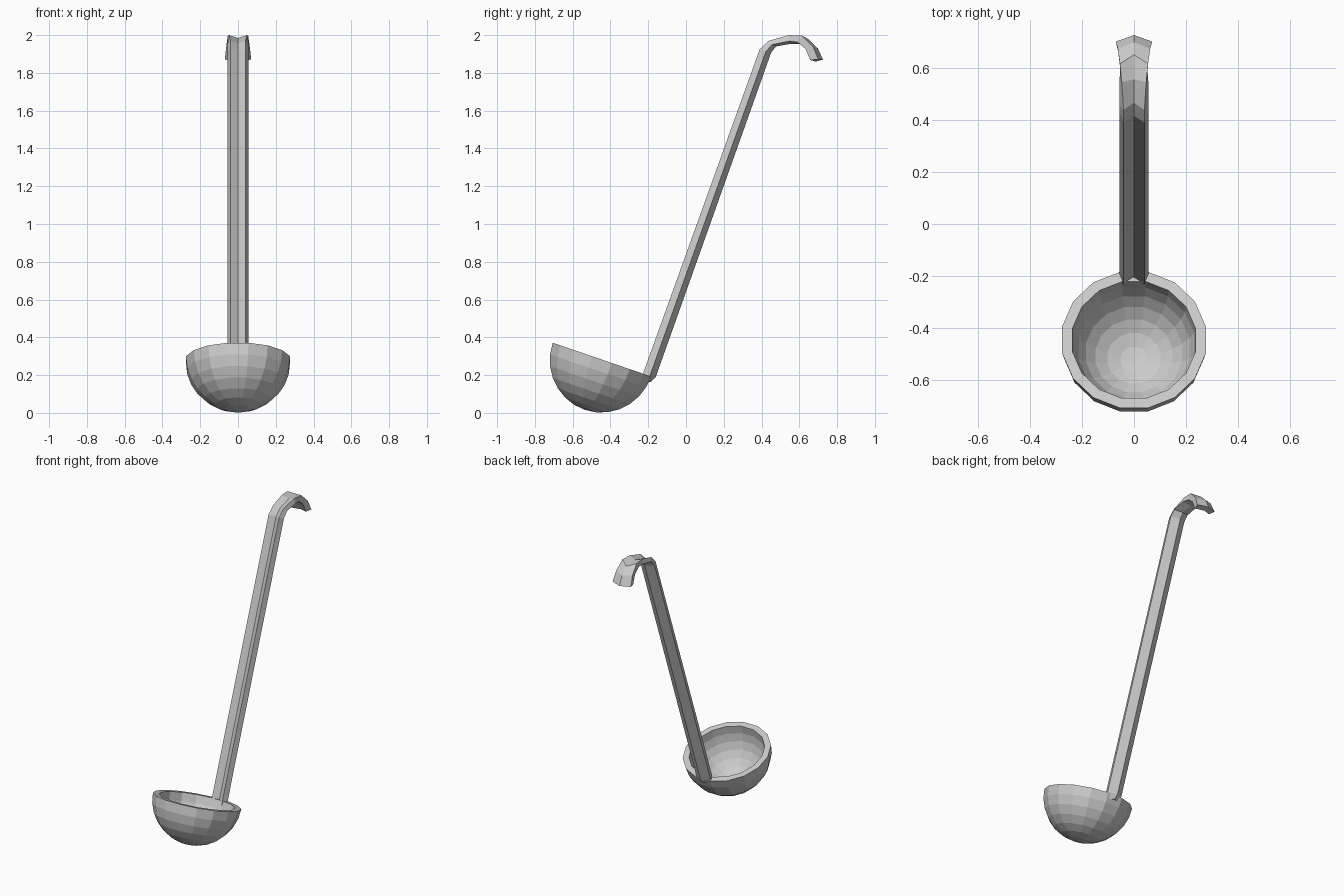
import bpy, bmesh
from math import sin, cos, pi, radians
from mathutils import Matrix

if "Cube" in bpy.data.objects:
    bpy.data.objects.remove(bpy.data.objects["Cube"])


def make_object(name, bm):
    bmesh.ops.recalc_face_normals(bm, faces=bm.faces[:])
    mesh = bpy.data.meshes.new(name)
    bm.to_mesh(mesh)
    bm.free()
    obj = bpy.data.objects.new(name, mesh)
    bpy.context.collection.objects.link(obj)
    return obj


# Bowl: thick hemisphere, 16 sides, spun from a profile and tilted back
SIDES, BANDS, OUTER, INNER = 16, 7, 0.281, 0.241
TILT = radians(-18.9)


def arc(radius):
    return [(radius * sin(pi / 2 * i / BANDS), -radius * cos(pi / 2 * i / BANDS))
            for i in range(BANDS + 1)]


bm = bmesh.new()
profile = arc(OUTER) + arc(INNER)[::-1]
verts = [bm.verts.new((r, 0, z)) for r, z in profile]
edges = [bm.edges.new(pair) for pair in zip(verts, verts[1:])]
bmesh.ops.spin(bm, geom=verts + edges, cent=(0, 0, 0), axis=(0, 0, 1),
               angle=2 * pi, steps=SIDES, use_duplicate=False)
bmesh.ops.remove_doubles(bm, verts=bm.verts[:], dist=0.0005)
bmesh.ops.transform(bm, verts=bm.verts[:], matrix=(
    Matrix.Translation((0, -0.445, 0.282)) @ Matrix.Rotation(TILT, 4, 'X')
    @ Matrix.Rotation(pi / SIDES, 4, 'Z')))
make_object("bowl", bm)

# Handle: chevron bar ending in a hook. Each station gives the half widths of
# the front and back edges, then (y, z) of front edge, front groove,
# back edge and back ridge.
stations = [
    (0.040, 0.055, (-0.235, 0.180), (-0.222, 0.175), (-0.212, 0.158), (-0.185, 0.165)),
    (0.040, 0.055, (-0.225, 0.215), (-0.200, 0.205), (-0.190, 0.200), (-0.160, 0.190)),
    (0.040, 0.055, (0.390, 1.925), (0.415, 1.915), (0.422, 1.912), (0.450, 1.905)),
    (0.040, 0.055, (0.438, 1.970), (0.465, 1.957), (0.455, 1.950), (0.476, 1.940)),
    (0.047, 0.055, (0.545, 2.000), (0.555, 1.985), (0.545, 1.968), (0.550, 1.953)),
    (0.054, 0.052, (0.615, 1.997), (0.650, 1.977), (0.590, 1.963), (0.607, 1.953)),
    (0.062, 0.054, (0.672, 1.940), (0.698, 1.930), (0.632, 1.928), (0.648, 1.918)),
    (0.070, 0.057, (0.700, 1.872), (0.725, 1.870), (0.658, 1.868), (0.686, 1.860)),
]
bm = bmesh.new()
rings = []
for wf, wb, front, groove, back, ridge in stations:
    section = [(-wf, *front), (0, *groove), (wf, *front),
               (wb, *back), (0, *ridge), (-wb, *back)]
    rings.append([bm.verts.new(p) for p in section])
for a, b in zip(rings, rings[1:]):
    for i in range(6):
        j = (i + 1) % 6
        bm.faces.new((a[i], a[j], b[j], b[i]))
for ring in (rings[0], rings[-1]):
    v = ring
    bm.faces.new((v[0], v[1], v[4], v[5]))
    bm.faces.new((v[1], v[2], v[3], v[4]))
make_object("hooked_handle", bm)
